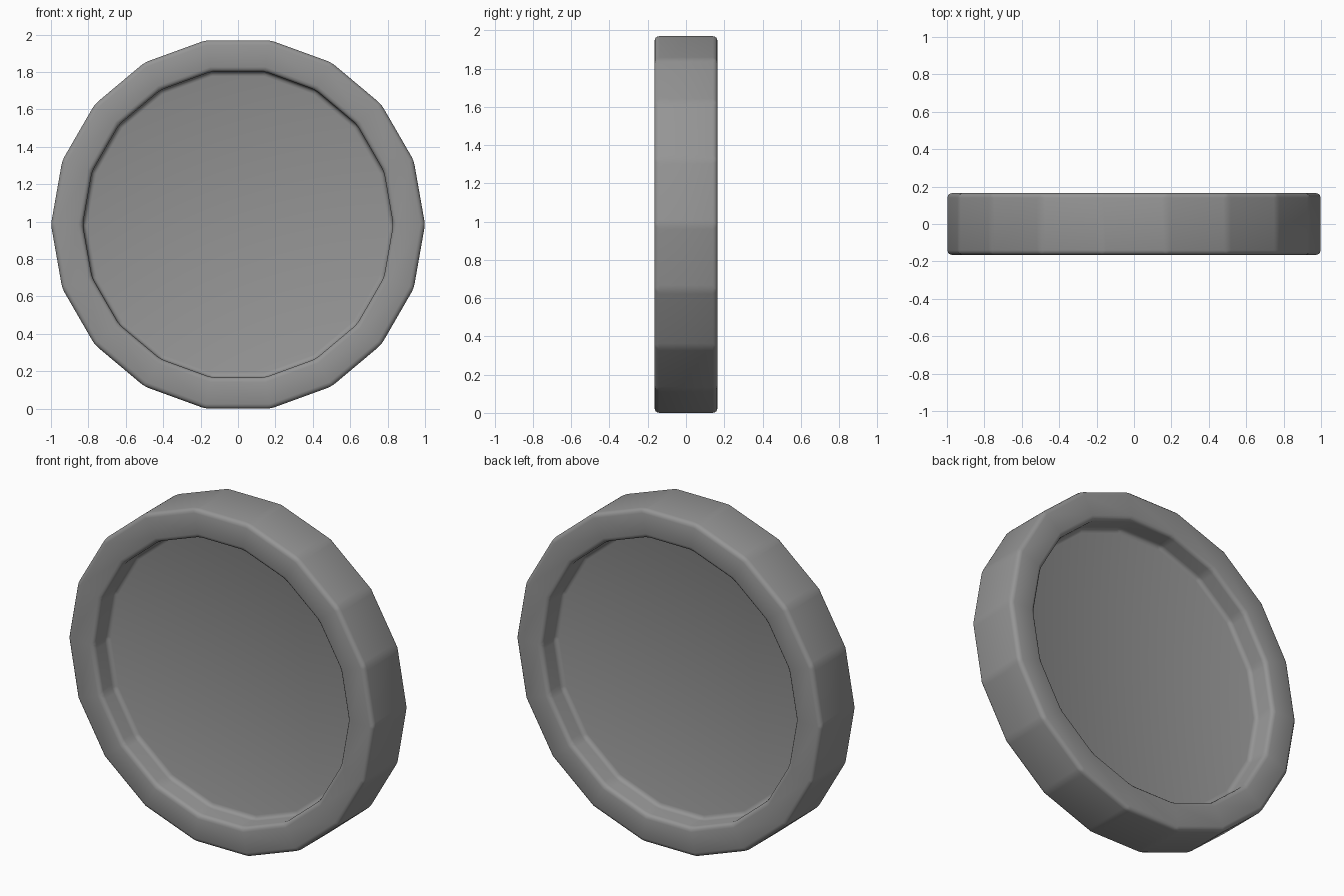
import bpy, bmesh
from math import cos, sin, pi, radians

if "Cube" in bpy.data.objects:
    bpy.data.objects.remove(bpy.data.objects["Cube"])

SIDES = 18
R_OUT, R_IN = 1.0, 0.83
HALF, FLOOR = 0.165, 0.035
CZ = R_OUT * sin(radians(80))   # resting on a flat facet

# Disc profile (radius, y), front floor to back floor
profile = [(R_IN, -FLOOR), (R_IN, -HALF), (R_OUT, -HALF),
           (R_OUT, HALF), (R_IN, HALF), (R_IN, FLOOR)]

bm = bmesh.new()
rings = [[bm.verts.new((r * cos(2 * pi * i / SIDES), y, r * sin(2 * pi * i / SIDES) + CZ))
          for i in range(SIDES)] for r, y in profile]

# Rim walls and faces
for a, b in zip(rings, rings[1:]):
    for i in range(SIDES):
        j = (i + 1) % SIDES
        bm.faces.new((a[i], a[j], b[j], b[i]))

# Recessed panels on both sides
bm.faces.new(rings[0])
bm.faces.new(rings[-1])
bmesh.ops.recalc_face_normals(bm, faces=bm.faces)

mesh = bpy.data.meshes.new("recessed_disc")
bm.to_mesh(mesh)
bm.free()
disc = bpy.data.objects.new("recessed_disc", mesh)
bpy.context.collection.objects.link(disc)

# Soft rounded edges, including the seams between the rim facets
bevel = disc.modifiers.new("rounded_edges", 'BEVEL')
bevel.width = 0.025
bevel.segments = 3
bevel.limit_method = 'ANGLE'
bevel.angle_limit = radians(15)

for p in mesh.polygons:
    p.use_smooth = True

# Dark grey finish
mat = bpy.data.materials.new("dark_grey")
mat.diffuse_color = (0.30, 0.30, 0.30, 1)
mat.use_nodes = True
mat.node_tree.nodes["Principled BSDF"].inputs["Base Color"].default_value = mat.diffuse_color
mesh.materials.append(mat)
